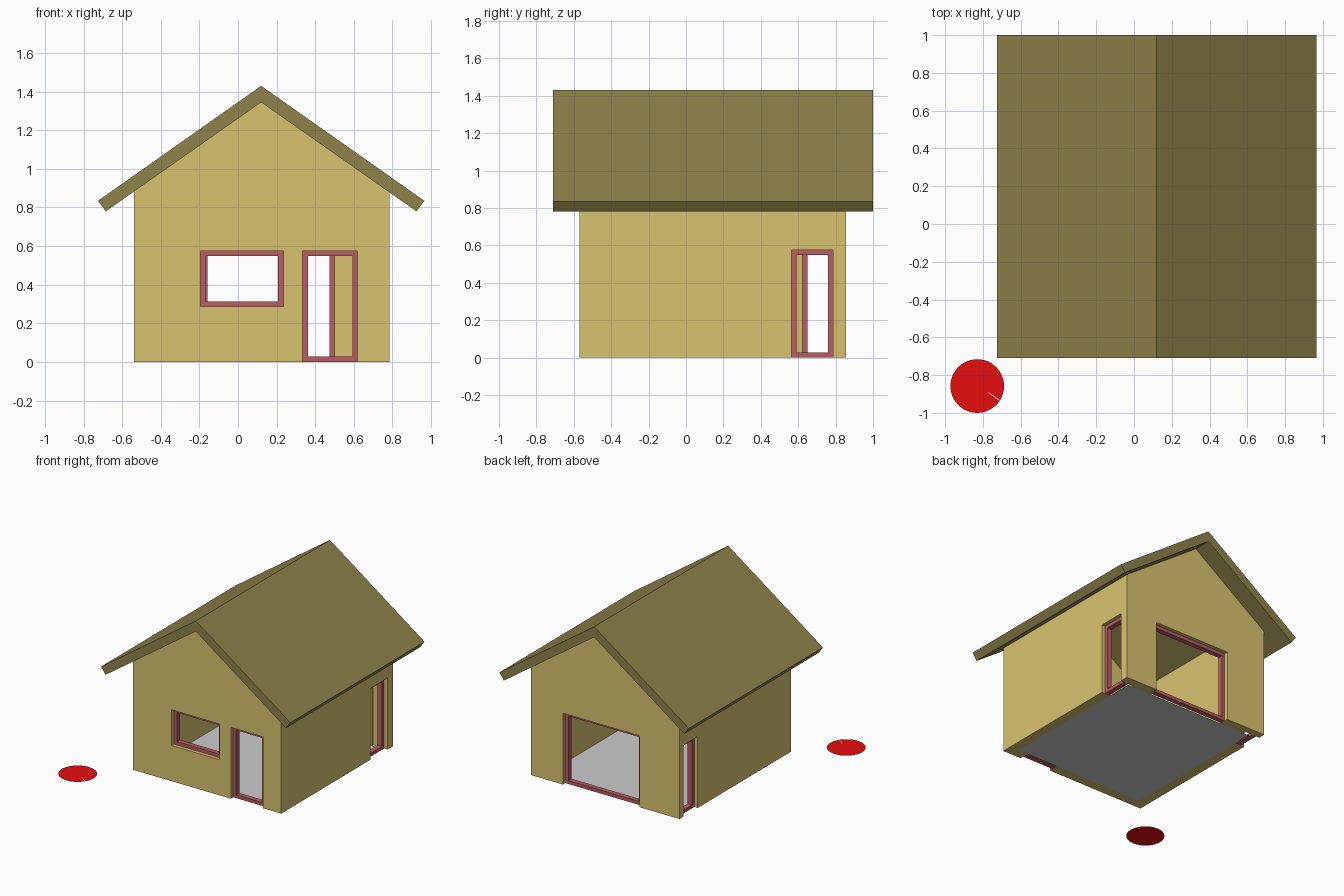
import bpy, bmesh, math

if "Cube" in bpy.data.objects:
    bpy.data.objects.remove(bpy.data.objects["Cube"])


def material(name, rgb):
    m = bpy.data.materials.new(name)
    m.diffuse_color = (*rgb, 1)
    m.use_nodes = True
    m.node_tree.nodes["Principled BSDF"].inputs["Base Color"].default_value = m.diffuse_color
    return m


WALL = material("wall_yellow", (0.69, 0.55, 0.16))
ROOF = material("roof_olive", (0.275, 0.224, 0.068))
FRAME = material("frame_red", (0.49, 0.11, 0.125))
RED = material("disc_red", (0.8, 0.004, 0.004))


def make(name, verts, faces, mat=None):
    bm = bmesh.new()
    vs = [bm.verts.new(v) for v in verts]
    for f in faces:
        bm.faces.new([vs[i] for i in f])
    if len(faces) > 1:
        bmesh.ops.recalc_face_normals(bm, faces=bm.faces)
    me = bpy.data.meshes.new(name)
    bm.to_mesh(me)
    bm.free()
    ob = bpy.data.objects.new(name, me)
    bpy.context.collection.objects.link(ob)
    if mat:
        me.materials.append(mat)
    return ob


def prism(name, profile, y0, y1, mat=None):
    """Extrude an (x, z) profile along y."""
    n = len(profile)
    verts = [(x, y, z) for y in (y0, y1) for x, z in profile]
    faces = [range(n), range(n, 2 * n)]
    faces += [(i, (i + 1) % n, n + (i + 1) % n, n + i) for i in range(n)]
    return make(name, verts, faces, mat)


def box(name, x0, x1, y0, y1, z0, z1):
    return prism(name, [(x0, z0), (x1, z0), (x1, z1), (x0, z1)], y0, y1)


def cut(target, cutter):
    mod = target.modifiers.new("cut", 'BOOLEAN')
    mod.operation, mod.object, mod.solver = 'DIFFERENCE', cutter, 'EXACT'
    bpy.context.view_layer.objects.active = target
    bpy.ops.object.modifier_apply(modifier=mod.name)
    bpy.data.objects.remove(cutter)


def frame(name, axis, a0, a1, z0, z1, d0, d1, w=0.027):
    """Rectangular ring in the a-z plane, from depth d0 to d1."""
    def rect(i):
        return [(a0 + i, z0 + i), (a1 - i, z0 + i), (a1 - i, z1 - i), (a0 + i, z1 - i)]
    verts = [(a, d, z) if axis == 'y' else (d, a, z)
             for d in (d0, d1) for i in (0, w) for a, z in rect(i)]
    faces = []
    for i in range(4):
        j = (i + 1) % 4
        for p, q in ((0, 4), (4, 12), (12, 8), (8, 0)):
            faces.append((p + i, p + j, q + j, q + i))
    return make(name, verts, faces, FRAME)


X0, X1, Y0, Y1 = -0.54, 0.785, -0.57, 0.855
MID, TOP, T = 0.12, 1.345, 0.08
SLOPE = 0.70
R, D = 0.03, 0.07    # frame recess from the outer wall face, front and back

# Gabled walls, hollowed out
eave0, eave1 = TOP - SLOPE * (MID - X0), TOP - SLOPE * (X1 - MID)
walls = prism("walls", [(X0, 0), (X1, 0), (X1, eave1), (MID, TOP), (X0, eave0)], Y0, Y1, WALL)
cut(walls, box("void", X0 + T, X1 - T, Y0 + T, Y1 - T, -0.2, 2))

# Openings: name, wall axis, outer face, inward direction, extent, heights
openings = [
    ("front_window_frame", 'y', Y0, 1, -0.195, 0.235, 0.287, 0.575),
    ("front_door_frame", 'y', Y0, 1, 0.335, 0.62, 0, 0.575),
    ("back_window_frame", 'y', Y1, -1, -0.185, 0.50, 0, 0.575),
    ("right_door_frame", 'x', X1, -1, 0.565, 0.785, 0, 0.575),
    ("left_door_frame", 'x', X0, 1, 0.622, 0.80, 0, 0.575),
]
for name, axis, face, s, a0, a1, z0, z1 in openings:
    low = z0 if z0 > 0 else -0.1
    d0, d1 = sorted((face - s * 0.05, face + s * (T + 0.05)))
    span = (a0, a1, d0, d1) if axis == 'y' else (d0, d1, a0, a1)
    cut(walls, box("opening", *span, low, z1))
    frame(name, axis, a0, a1, z0, z1, face + s * R, face + s * D)

# Roof: one chevron slab with overhangs
prism("roof", [(-0.725, 0.835), (-0.685, 0.78), (MID, TOP), (0.925, 0.78),
               (0.965, 0.835), (MID, 1.43)], -0.71, 1.0, ROOF)

# Floor between the walls
fx0, fx1, fy0, fy1 = X0 + T, X1 - T, Y0 + T, Y1 - T
make("floor", [(fx0, fy0, 0), (fx1, fy0, 0), (fx1, fy1, 0), (fx0, fy1, 0)], [range(4)])

# Flat red disc on the ground with a thin pale pointer
N = 48
cx, cy, r = -0.83, -0.858, 0.142
make("ground_disc", [(cx + r * math.cos(2 * math.pi * i / N),
                      cy + r * math.sin(2 * math.pi * i / N), 0) for i in range(N)],
     [range(N)], RED)
make("disc_pointer", [(-0.772, -0.894, 0.002), (-0.713, -0.936, 0.002),
                      (-0.710, -0.932, 0.002), (-0.769, -0.890, 0.002)], [range(4)])
